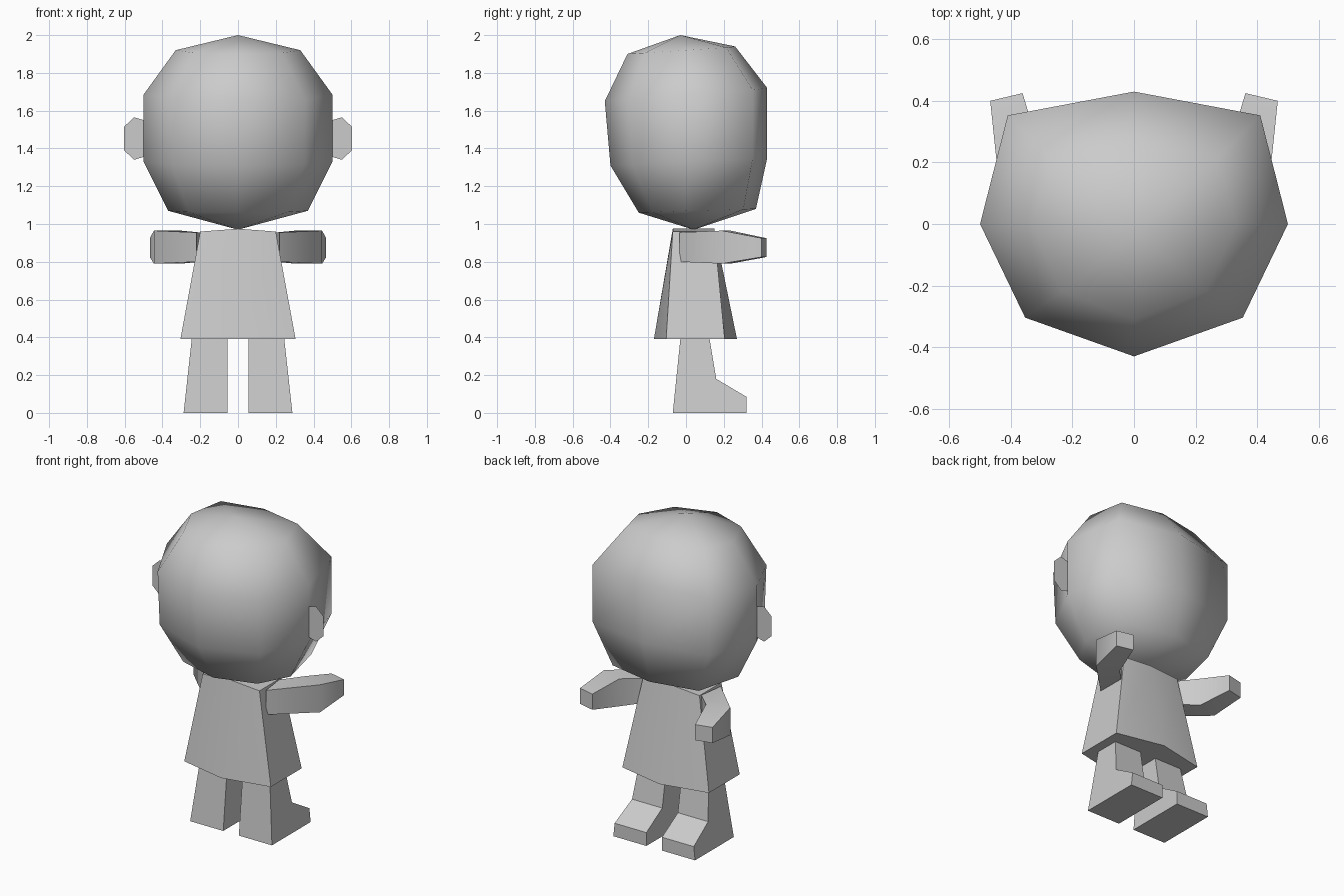
import bpy
import bmesh
from math import radians, sin, cos, pi

old = bpy.data.objects.get("Cube")
if old:
    bpy.data.objects.remove(old, do_unlink=True)

grey = bpy.data.materials.new("plain grey")
grey.use_nodes = True
grey.diffuse_color = (0.6, 0.6, 0.6, 1)
grey.node_tree.nodes["Principled BSDF"].inputs["Base Color"].default_value = (0.6, 0.6, 0.6, 1)


def finish(name, bm, crease):
    """Turn a bmesh into an object, smooth below the crease angle."""
    bmesh.ops.recalc_face_normals(bm, faces=bm.faces[:])
    mesh = bpy.data.meshes.new(name)
    bm.to_mesh(mesh)
    bm.free()
    mesh.materials.append(grey)
    mesh.shade_smooth()
    mesh.set_sharp_from_angle(angle=radians(crease))
    obj = bpy.data.objects.new(name, mesh)
    bpy.context.collection.objects.link(obj)


def loft(name, rings, crease=30, side=1):
    """Skin a list of rings; a ring of one point closes as a pole."""
    bm = bmesh.new()
    loops = [[bm.verts.new((x * side, y, z)) for x, y, z in ring] for ring in rings]
    for a, b in zip(loops, loops[1:]):
        n = max(len(a), len(b))
        for i in range(n):
            j = (i + 1) % n
            if len(a) == 1:
                bm.faces.new((a[0], b[j], b[i]))
            elif len(b) == 1:
                bm.faces.new((a[i], a[j], b[0]))
            else:
                bm.faces.new((a[i], a[j], b[j], b[i]))
    for end in (loops[0], loops[-1]):
        if len(end) > 2:
            bm.faces.new(end)
    finish(name, bm, crease)


def head_ring(half_width, back, front, z, tilt):
    """Eight-sided ring, fuller towards the face."""
    ring = []
    for k in range(8):
        c, s = cos(k * pi / 4), sin(k * pi / 4)
        full = 1.16 if k in (1, 3) else 1
        reach = front if s > 0 else back
        ring.append((half_width * c * full, reach * s * full, z + tilt * s))
    return ring


# Head: rounded low-poly ball with a fuller jaw in front
loft("head", [
    [(0, 0.04, 0.97)],
    head_ring(0.37, 0.25, 0.37, 1.07, 0.01),
    head_ring(0.5, 0.40, 0.43, 1.33, 0.02),
    head_ring(0.5, 0.43, 0.43, 1.685, 0.035),
    head_ring(0.33, 0.31, 0.26, 1.92, 0.02),
    [(0, -0.03, 2.0)],
], crease=180)

# Dress: six-sided hem rising to a flat-sided neckline
loft("dress", [
    [(0, -0.17, 0.39), (0.305, -0.105, 0.39), (0.305, 0.205, 0.39),
     (0, 0.27, 0.39), (-0.305, 0.205, 0.39), (-0.305, -0.105, 0.39)],
    [(0, -0.07, 0.975), (0.2, -0.07, 0.96), (0.2, 0.15, 0.96),
     (0, 0.15, 0.975), (-0.2, 0.15, 0.96), (-0.2, -0.07, 0.96)],
])


def arm_ring(outer, inner, low, high):
    return [(*outer, low), (*inner, low), (*inner, high), (*outer, high)]


arm = [
    arm_ring((0.22, -0.035), (0.2, 0.13), 0.80, 0.955),
    arm_ring((0.445, 0.19), (0.305, 0.235), 0.79, 0.965),
    arm_ring((0.467, 0.40), (0.362, 0.425), 0.825, 0.925),
]

# Leg and foot side profile (y, z), given width between inner and outer sides
leg_profile = [(-0.07, 0), (0.32, 0), (0.32, 0.085), (0.16, 0.18), (0.125, 0.39), (-0.03, 0.39)]
leg = [
    [(0.055, y, z) for y, z in leg_profile],
    [(0.288 - 0.11 * z, y, z) for y, z in leg_profile],
]

ear = [(0.48, 1.36), (0.5, 1.355), (0.55, 1.34), (0.603, 1.39),
       (0.603, 1.515), (0.55, 1.565), (0.5, 1.55), (0.48, 1.54)]

for side, label in ((1, "left"), (-1, "right")):
    loft(label + "_arm", arm, 40, side)
    loft(label + "_leg", leg, 15, side)
    # Ear: a flat sheet standing out from the side of the head
    bm = bmesh.new()
    bm.faces.new([bm.verts.new((x * side, 0, z)) for x, z in ear])
    finish(label + "_ear", bm, 30)
